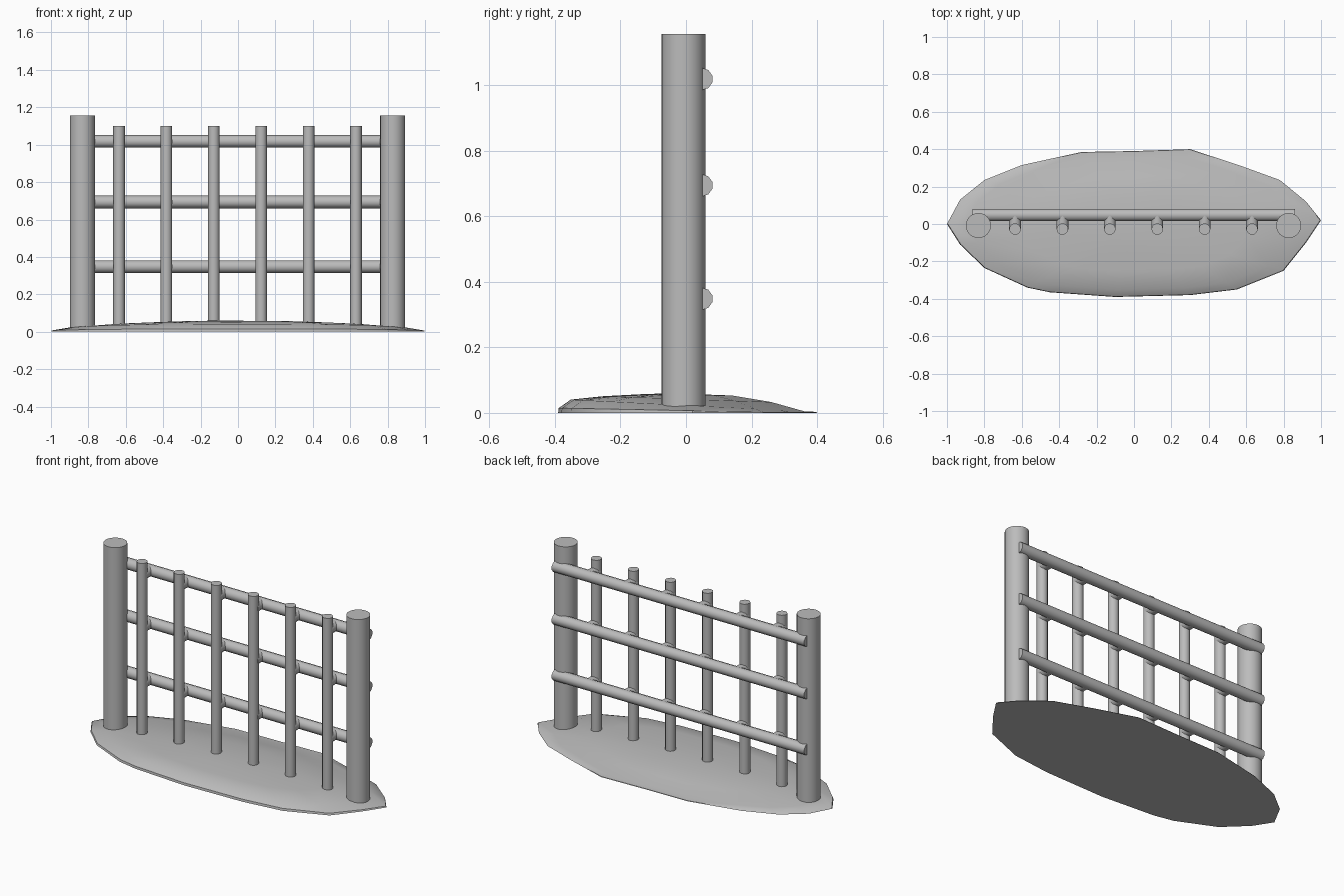
import bpy, bmesh, math
from mathutils import Vector

cube = bpy.data.objects.get("Cube")
if cube:
    bpy.data.objects.remove(cube, do_unlink=True)

GREY = (0.5, 0.5, 0.5, 1)
grey = bpy.data.materials.new("plain_grey")
grey.use_nodes = True
grey.diffuse_color = GREY
grey.node_tree.nodes["Principled BSDF"].inputs["Base Color"].default_value = GREY


def finish(ob, name):
    ob.name = name
    ob.data.materials.append(grey)
    bpy.ops.object.select_all(action='DESELECT')
    ob.select_set(True)
    bpy.context.view_layer.objects.active = ob
    bpy.ops.object.shade_smooth_by_angle(angle=math.radians(42))


def rod(name, start, end, radius, sides):
    a, b = Vector(start), Vector(end)
    bpy.ops.mesh.primitive_cylinder_add(vertices=sides, radius=radius,
                                        depth=(b - a).length, location=(a + b) / 2)
    ob = bpy.context.object
    ob.rotation_euler = (b - a).to_track_quat('Z', 'Y').to_euler()
    finish(ob, name)


# Thick end posts
for name, x in (("right_post", -0.832), ("left_post", 0.827)):
    rod(name, (x, -0.008, 0.005), (x, -0.008, 1.155), 0.067, 24)

# Horizontal rails behind the posts
rails = (0.348, 0.694, 1.018)
for i, z in enumerate(rails):
    rod(f"rail_{i + 1}", (-0.863, 0.048, z), (0.861, 0.048, z), 0.034, 10)

# Thin pickets, each tied to the rails by short stubs
for i in range(6):
    x = -0.636 + i * 0.2534
    rod(f"picket_{i + 1}", (x, -0.027, 0.01), (x, -0.027, 1.1), 0.031, 12)
    for j, z in enumerate(rails):
        rod(f"stub_{i + 1}_{j + 1}", (x, -0.029, z), (x, 0.048, z), 0.033, 10)

# Low earth mound: shrinking rings of one irregular outline, steeper at the front
outline = [(-1, 0), (-.93, -.11), (-.8, -.235), (-.57, -.34), (-.45, -.365),
           (-.1, -.39), (.3, -.38), (.55, -.35), (.8, -.25), (.92, -.1),
           (1, .02), (.92, .12), (.78, .235), (.56, .315), (.3, .4),
           (0, .39), (-.28, .385), (-.6, .315), (-.8, .235), (-.93, .13)]
bm = bmesh.new()
rings = []
for scale, height, lift in ((1, 0, 0), (.995, .007, .008), (.9, .023, .018),
                            (.65, .042, .009), (.35, .055, .002)):
    rings.append([bm.verts.new((x * scale, y * scale,
                                height - lift * y / 0.4)) for x, y in outline])
for v in rings[1]:
    v.co.z = max(v.co.z, 0.003)
n = len(outline)
for low, high in zip(rings, rings[1:]):
    for k in range(n):
        m = (k + 1) % n
        bm.faces.new((low[k], low[m], high[m], high[k]))
peak = bm.verts.new((-0.1, -0.05, 0.06))
for k in range(n):
    bm.faces.new((rings[-1][k], rings[-1][(k + 1) % n], peak))
bm.faces.new(rings[0][::-1])
bmesh.ops.recalc_face_normals(bm, faces=bm.faces)
mesh = bpy.data.meshes.new("ground_mound")
bm.to_mesh(mesh)
bm.free()
mound = bpy.data.objects.new("ground_mound", mesh)
bpy.context.collection.objects.link(mound)
finish(mound, "ground_mound")
